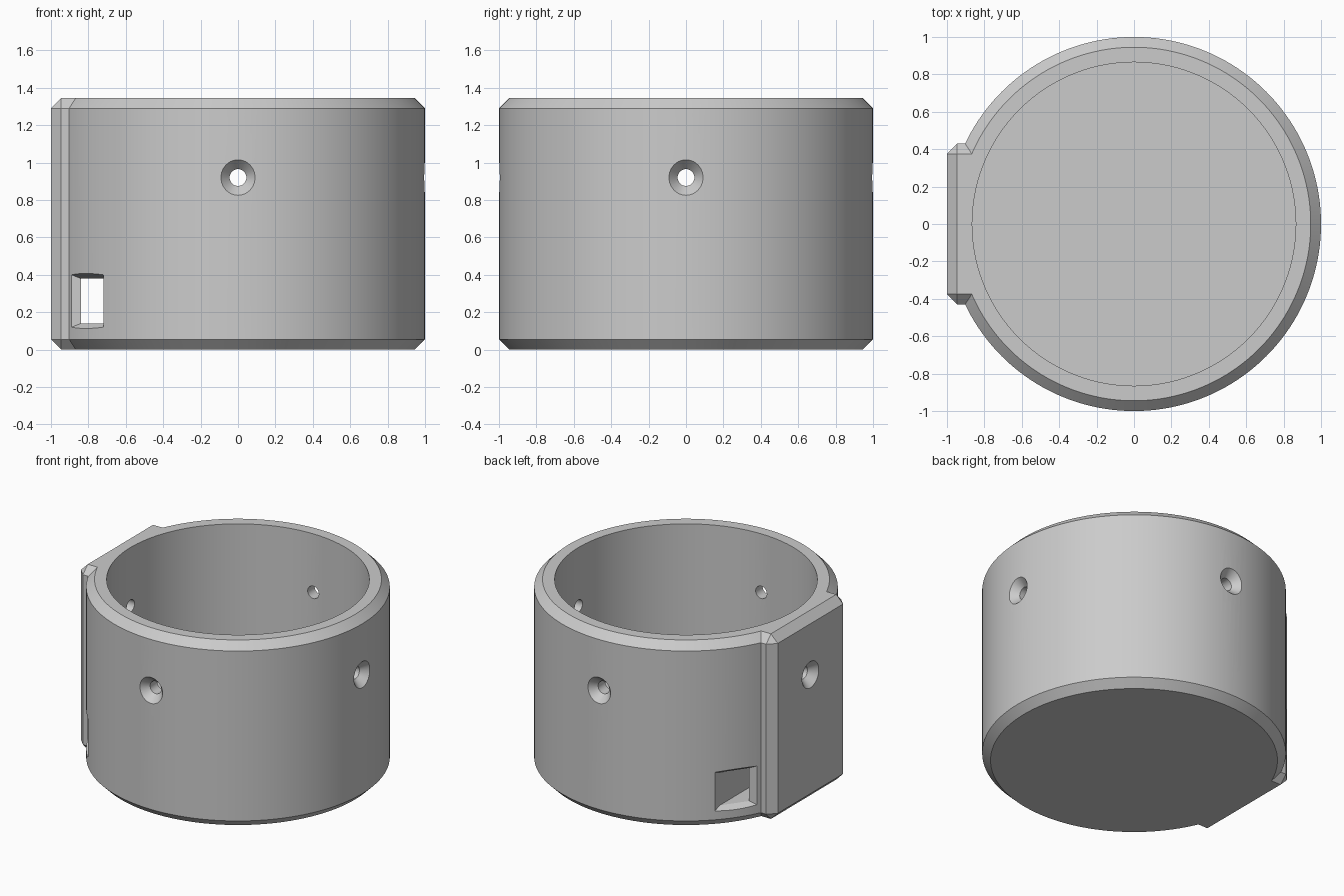
import bpy, bmesh, math
from mathutils import Matrix

if "Cube" in bpy.data.objects:
    bpy.data.objects.remove(bpy.data.objects["Cube"])

HEIGHT, CHAMFER, FLOOR = 1.345, 0.055, 0.49

grey = bpy.data.materials.new("plain grey")
grey.diffuse_color = (0.6, 0.6, 0.6, 1)
grey.use_nodes = True
grey.node_tree.nodes["Principled BSDF"].inputs["Base Color"].default_value = grey.diffuse_color


def add_object(name, bm):
    bmesh.ops.recalc_face_normals(bm, faces=bm.faces[:])
    mesh = bpy.data.meshes.new(name)
    bm.to_mesh(mesh)
    bm.free()
    mesh.materials.append(grey)
    ob = bpy.data.objects.new(name, mesh)
    bpy.context.collection.objects.link(ob)
    return ob


def lathe(name, profile, sides, matrix=Matrix()):
    """Closed solid of revolution about z from (radius, z) points."""
    bm = bmesh.new()
    rings = [[bm.verts.new((r * math.cos(2 * math.pi * i / sides),
                            r * math.sin(2 * math.pi * i / sides), z))
              for i in range(sides)] for r, z in profile]
    for a, b in zip(rings, rings[1:]):
        for i in range(sides):
            j = (i + 1) % sides
            bm.faces.new((a[i], a[j], b[j], b[i]))
    bm.faces.new(rings[0])
    bm.faces.new(rings[-1])
    bm.transform(matrix)
    return add_object(name, bm)


def box(name, lo, hi, bevel=0):
    bm = bmesh.new()
    bmesh.ops.create_cube(bm, size=1)
    for v in bm.verts:
        v.co = [(l + h) / 2 + c * (h - l) for l, h, c in zip(lo, hi, v.co)]
    if bevel:
        bmesh.ops.bevel(bm, geom=bm.edges[:], offset=bevel, segments=1,
                        affect='EDGES', profile=0.5)
    return add_object(name, bm)


def combine(target, tool, operation):
    mod = target.modifiers.new(tool.name, 'BOOLEAN')
    mod.operation, mod.solver, mod.object = operation, 'EXACT', tool
    bpy.context.view_layer.objects.active = target
    bpy.ops.object.modifier_apply(modifier=mod.name)
    bpy.data.objects.remove(tool)


def mouth(side):
    """Flared tunnel opening, its ends parallel to the curved wall."""
    bm = bmesh.new()
    rings = []
    for depth, left, grow in ((-0.03, -0.84, 0.0), (0.03, -0.94, 0.04)):
        ring = []
        for x, z in ((left, 0.14 - grow), (-0.72, 0.14 - grow),
                     (-0.72, 0.38 + grow), (left, 0.38 + grow)):
            y = 0.456 + 1.4 * (x + 0.89) + depth / 0.581
            ring.append(bm.verts.new((x, side * y, z)))
        rings.append(ring)
    a, b = rings
    bm.faces.new(a)
    bm.faces.new(b)
    for i in range(4):
        j = (i + 1) % 4
        bm.faces.new((a[i], a[j], b[j], b[i]))
    bmesh.ops.triangulate(bm, faces=bm.faces[:])
    return add_object("tunnel_mouth", bm)


# Round body with chamfered rims
body = lathe("round_housing", [(1 - CHAMFER, 0), (1, CHAMFER),
                               (1, HEIGHT - CHAMFER), (1 - CHAMFER, HEIGHT)], 160)

# Flat chamfered mounting pad on the left
combine(body, box("flat_pad", (-1.0005, -0.43, 0), (-0.6, 0.43, HEIGHT), CHAMFER), 'UNION')

# Open cavity
combine(body, lathe("cavity", [(0.865, FLOOR), (0.865, HEIGHT + 0.2)], 160), 'DIFFERENCE')

# Four countersunk screw holes
for k in range(4):
    place = (Matrix.Translation((0, 0, 0.92)) @ Matrix.Rotation(k * math.pi / 2, 4, 'Z')
             @ Matrix.Rotation(math.pi / 2, 4, 'Y'))
    combine(body, lathe("screw_hole", [(0.045, 0.7), (0.045, 0.945), (0.095, 1.0),
                                       (0.115, 1.022)], 40, place), 'DIFFERENCE')

# Rectangular tunnel through the thick base, flared at both ends
combine(body, box("tunnel", (-0.84, -0.9, 0.14), (-0.72, 0.9, 0.38)), 'DIFFERENCE')
for side in (-1, 1):
    combine(body, mouth(side), 'DIFFERENCE')

# Smooth curves, crisp edges
bpy.ops.object.select_all(action='DESELECT')
body.select_set(True)
bpy.context.view_layer.objects.active = body
bpy.ops.object.shade_smooth_by_angle(angle=math.radians(25))
